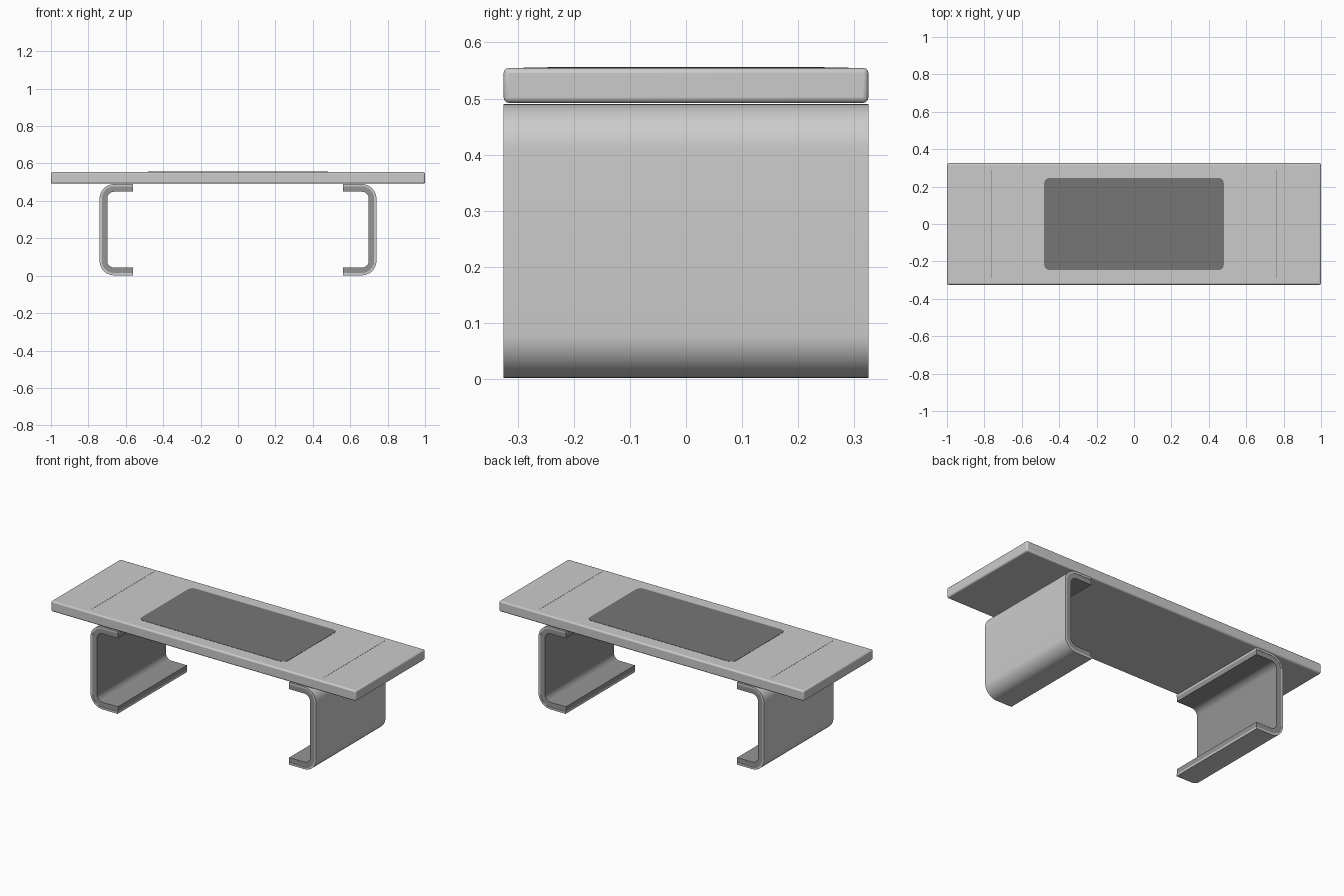
import bpy, bmesh
from math import sin, cos, pi, radians

if "Cube" in bpy.data.objects:
    bpy.data.objects.remove(bpy.data.objects["Cube"])

HALF_D = 0.325          # half depth in y
LEG_Z0, LEG_Z1 = 0.002, 0.490
LEG_OUT, LEG_IN = 0.74, 0.562
RADIUS = 0.078


def grey(name, v):
    m = bpy.data.materials.new(name)
    m.diffuse_color = (v, v, v, 1)
    m.use_nodes = True
    m.node_tree.nodes["Principled BSDF"].inputs["Base Color"].default_value = m.diffuse_color
    return m


def extrude(name, pts, vec, mat=None, smooth=False):
    """Solid made by extruding a closed 3D outline along vec."""
    bm = bmesh.new()
    face = bm.faces.new([bm.verts.new(p) for p in pts])
    res = bmesh.ops.extrude_face_region(bm, geom=[face])
    new = [v for v in res["geom"] if isinstance(v, bmesh.types.BMVert)]
    bmesh.ops.translate(bm, verts=new, vec=vec)
    if not any(f is face for f in bm.faces) or len(bm.faces) < len(pts) + 2:
        bm.faces.new(list(bm.verts)[:len(pts)])
    bmesh.ops.recalc_face_normals(bm, faces=bm.faces)
    me = bpy.data.meshes.new(name)
    bm.to_mesh(me)
    bm.free()
    ob = bpy.data.objects.new(name, me)
    bpy.context.collection.objects.link(ob)
    if mat:
        me.materials.append(mat)
    if smooth:
        shade(ob)
    return ob


def shade(ob):
    bpy.ops.object.select_all(action='DESELECT')
    ob.select_set(True)
    bpy.context.view_layer.objects.active = ob
    bpy.ops.object.shade_smooth_by_angle(angle=radians(35))


def box(name, size, centre, mat=None):
    sx, sy, sz = (s / 2 for s in size)
    x, y, z = centre
    pts = [(x + a * sx, y + b * sy, z - sz) for a, b in ((-1, -1), (1, -1), (1, 1), (-1, 1))]
    return extrude(name, pts, (0, 0, size[2]), mat)


def arc(cx, cy, r, a0, a1, n=10):
    return [(cx + r * cos(a0 + (a1 - a0) * i / n), cy + r * sin(a0 + (a1 - a0) * i / n))
            for i in range(n + 1)]


def c_path(d):
    """C-shaped leg line, inset by d from the outer surface."""
    cx = LEG_OUT - RADIUS
    return ([(LEG_IN, LEG_Z0 + d)]
            + arc(cx, LEG_Z0 + RADIUS, RADIUS - d, -pi / 2, 0)
            + arc(cx, LEG_Z1 - RADIUS, RADIUS - d, 0, pi / 2)
            + [(LEG_IN, LEG_Z1 - d)])


dark = grey("dark_grey", 0.3)
darker = grey("panel_grey", 0.18)

# Table top with softened edges
top = box("table_top", (2, 2 * HALF_D, 0.062), (0, 0, 0.5235))
bev = top.modifiers.new("soft_edges", 'BEVEL')
bev.width = 0.009
bev.segments = 3
shade(top)

# Inlaid centre panel with rounded corners
px, py, pr = 0.48, 0.247, 0.03
outline = []
for i, (sx, sy) in enumerate(((1, 1), (-1, 1), (-1, -1), (1, -1))):
    outline += arc(sx * (px - pr), sy * (py - pr), pr, i * pi / 2, (i + 1) * pi / 2, 6)
extrude("centre_panel", [(x, y, 0.5515) for x, y in outline], (0, 0, 0.0045), darker)

# Legs: outer shell and dark inner lining; fine seam in the top above each leg
for side, s in (("left", -1), ("right", 1)):
    for part, d0, d1, inset, mat in (("shell", 0, 0.012, 0, None),
                                     ("lining", 0.012, 0.041, 0.002, dark)):
        prof = c_path(d0) + c_path(d1)[::-1]
        hd = HALF_D - inset
        extrude(f"{side}_leg_{part}", [(s * x, -hd, z) for x, z in prof],
                (0, 2 * hd, 0), mat, True)
    box(f"{side}_seam", (0.004, 0.58, 0.002), (s * 0.76, 0, 0.554), darker)
